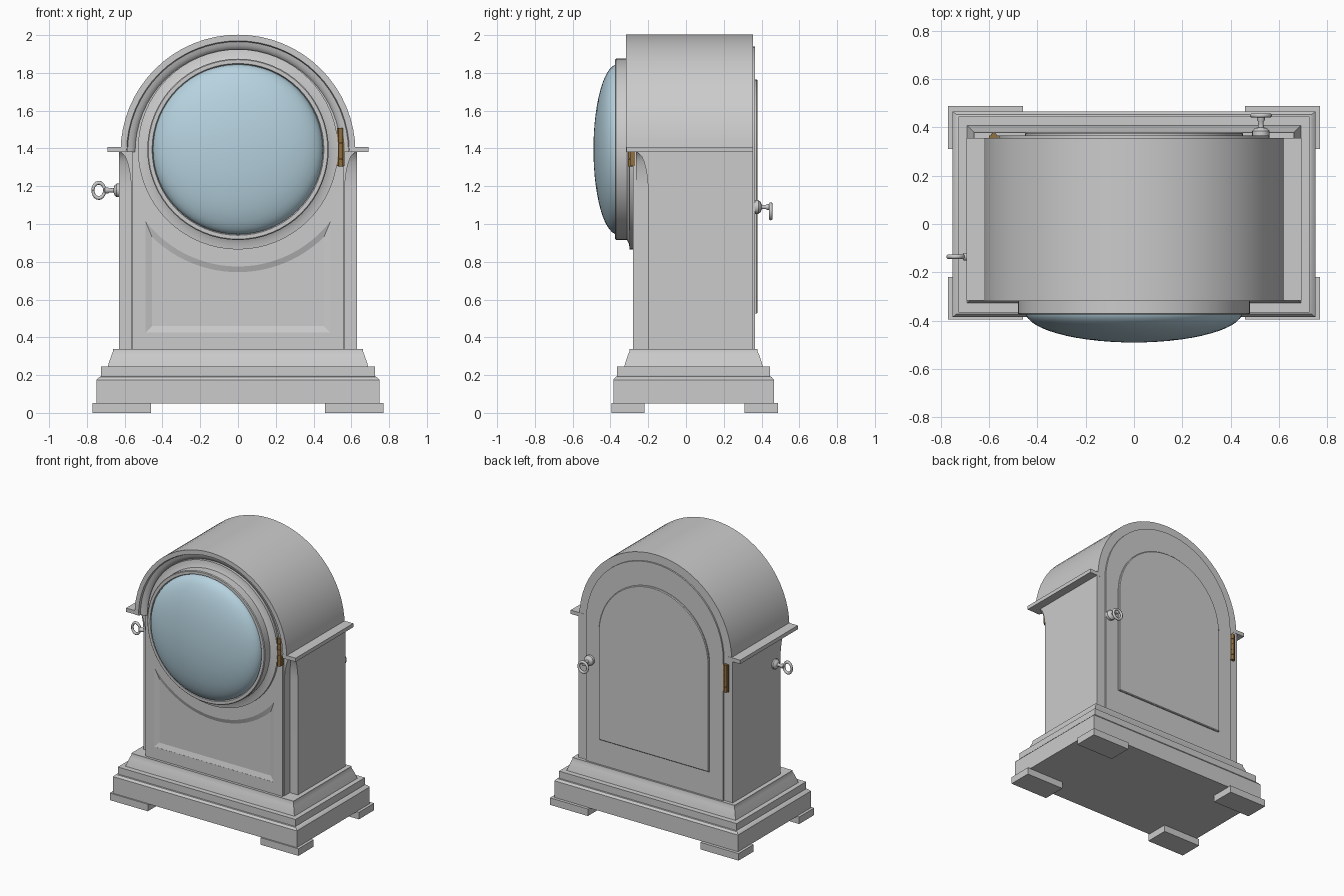
import bpy, bmesh, math
from mathutils import Matrix, Vector

if "Cube" in bpy.data.objects:
    bpy.data.objects.remove(bpy.data.objects["Cube"])


def mat(name, c):
    m = bpy.data.materials.new(name)
    m.diffuse_color = (*c, 1)
    m.use_nodes = True
    m.node_tree.nodes["Principled BSDF"].inputs["Base Color"].default_value = m.diffuse_color
    return m


GREY = mat("grey case", (0.6, 0.6, 0.6))
GLASS = mat("pale blue glass", (0.47, 0.65, 0.74))
BRASS = mat("brown brass", (0.28, 0.16, 0.055))


def finish(bm, name, m, angle=35):
    bmesh.ops.remove_doubles(bm, verts=bm.verts, dist=1e-5)
    bmesh.ops.recalc_face_normals(bm, faces=bm.faces)
    me = bpy.data.meshes.new(name)
    bm.to_mesh(me)
    bm.free()
    ob = bpy.data.objects.new(name, me)
    bpy.context.collection.objects.link(ob)
    me.materials.append(m)
    bpy.ops.object.select_all(action='DESELECT')
    ob.select_set(True)
    bpy.context.view_layer.objects.active = ob
    bpy.ops.object.shade_smooth_by_angle(angle=math.radians(angle))
    return ob


def loft(name, sections, m=GREY, angle=30):
    """Skin closed outlines of equal length and cap both ends."""
    bm = bmesh.new()
    rings = [[bm.verts.new(p) for p in s] for s in sections]
    n = len(rings[0])
    for a, b in zip(rings, rings[1:]):
        for i in range(n):
            j = (i + 1) % n
            bm.faces.new((a[i], a[j], b[j], b[i]))
    bm.faces.new(rings[0])
    bm.faces.new(rings[-1])
    return finish(bm, name, m, angle)


def rect(x0, x1, y0, y1, z):
    return [(x0, y0, z), (x1, y0, z), (x1, y1, z), (x0, y1, z)]


def box(name, x0, x1, y0, y1, z0, z1, m=GREY):
    return loft(name, [rect(x0, x1, y0, y1, z0), rect(x0, x1, y0, y1, z1)], m)


def lathe(name, prof, centre, m=GREY, turn=2 * math.pi, steps=64, rot=0):
    """Spin a (radius, y) profile around the y axis, then turn about z."""
    bm = bmesh.new()
    vs = [bm.verts.new((r, y, 0)) for r, y in prof]
    es = [bm.edges.new(p) for p in zip(vs, vs[1:])]
    bmesh.ops.spin(bm, geom=vs + es, cent=(0, 0, 0), axis=(0, -1, 0),
                   angle=turn, steps=steps)
    bm.transform(Matrix.Translation(Vector(centre)) @ Matrix.Rotation(rot, 4, 'Z'))
    return finish(bm, name, m)


# feet at the four corners
for sx in (-1, 1):
    for y0, y1 in ((-0.395, -0.22), (0.31, 0.487)):
        x0, x1 = sorted((sx * 0.46, sx * 0.77))
        box("foot", x0, x1, y0, y1, 0, 0.052)

# stepped, moulded base (half width, half depth, height)
base = [(.75, .425, .05), (.75, .425, .175), (.735, .413, .19), (.725, .405, .193),
        (.725, .405, .245), (.69, .367, .245), (.682, .36, .27), (.67, .348, .305),
        (.662, .339, .325), (.662, .339, .338)]
loft("moulded_base", [rect(-x, x, .04 - y, .04 + y, z) for x, y, z in base])

# case body with notched front corners that curve out at the top
secs = []
levels = [(.33, .065), (1.17, .065)]
levels += [(1.17 + .215 * t / 8, .065 * math.sqrt(max(1 - (t / 8) ** 2, .004)))
           for t in range(1, 9)]
for z, c in levels:
    f = -0.266
    half = [(.63 - c, f, z), (.63 - c, f + c, z), (.63, f + c, z), (.63, .355, z)]
    secs.append(half + [(-x, y, h) for x, y, h in reversed(half)])
loft("case_body", secs)

# arched roof with moulded front rim
lathe("arched_roof", [(0, .355), (.622, .355), (.622, -.318), (.59, -.318), (.585, -.302),
                      (.565, -.296), (.548, -.284), (.545, -.279), (0, -.279)],
      (0, 0, 1.38), turn=math.pi, steps=32)

# side ledges
for sx in (-1, 1):
    x0, x1 = sorted((sx * .585, sx * .692))
    box("side_ledge", x0, x1, -.316, .356, 1.38, 1.408)


# front panel with a sunken field under the dial
def field(y, hw, bottom, r, cz=1.395, n=24):
    a = math.asin(hw / r)
    arc = [(r * math.sin(t), y, cz - r * math.cos(t))
           for t in (a - 2 * a * i / n for i in range(n + 1))]
    return [(-hw, y, bottom), (hw, y, bottom)] + arc


panel = box("front_panel", -.56, .56, -.28, -.2, .335, 1.385)
cutter = loft("field_cutter", [field(-.3, .49, .425, .62), field(-.279, .49, .425, .62),
                               field(-.268, .455, .46, .65)])
mod = panel.modifiers.new("sunken field", 'BOOLEAN')
mod.operation = 'DIFFERENCE'
mod.solver = 'EXACT'
mod.object = cutter
bpy.ops.object.select_all(action='DESELECT')
panel.select_set(True)
bpy.context.view_layer.objects.active = panel
bpy.ops.object.modifier_apply(modifier=mod.name)
bpy.data.objects.remove(cutter)
bpy.ops.object.shade_flat()

# dial bezel and domed glass
DIAL = (0, 0, 1.395)
lathe("dial_bezel", [(.53, -.26), (.53, -.298), (.5, -.302), (.48, -.312), (.48, -.37),
                     (.475, -.375), (.455, -.375), (.445, -.35)], DIAL)
dome = [(.45 * math.cos(t), -.362 - .128 * math.sin(t))
        for t in (math.pi / 2 * i / 14 for i in range(15))]
lathe("dial_glass", [(0, -.355), (.45, -.355)] + dome, DIAL, GLASS)


# arched back door and raised back panel
def arch(y, hw, bottom, cz, n=32):
    return [(-hw, y, bottom), (hw, y, bottom)] + [
        (hw * math.cos(math.pi * i / n), y, cz + hw * math.sin(math.pi * i / n))
        for i in range(n + 1)]


loft("back_door", [arch(.34, .56, .338, 1.38), arch(.366, .56, .338, 1.38)])
loft("back_panel", [arch(.36, .45, .525, 1.315), arch(.374, .45, .525, 1.315),
                    arch(.379, .445, .53, 1.315)])


# brass hinges: leaf with knuckles
def hinge(name, x, y, z, leaf_y):
    y0, y1 = sorted((y, leaf_y))
    box(name + "_leaf", x - .02, x + .02, y0, y1, z - .1, z + .1, BRASS)
    for i in range(5):
        bm = bmesh.new()
        bmesh.ops.create_cone(bm, cap_ends=True, segments=12, radius1=.012,
                              radius2=.012, depth=.039)
        bm.transform(Matrix.Translation((x, y, z - .082 + .041 * i)))
        finish(bm, name + "_knuckle", BRASS)


hinge("front_hinge", .545, -.296, 1.407, -.27)
hinge("back_hinge", -.58, .366, 1.25, .35)

# turned key posts: collar and stem pointing outward
post = [(0, .01), (.036, .01), (.036, -.012), (.026, -.024), (.012, -.028),
        (.011, -.05), (.016, -.058), (.016, -.075), (0, -.08)]
lathe("side_key_post", post, (-.63, -.135, 1.178), steps=20, rot=-math.pi / 2)
lathe("back_key_post", post, (.525, .372, 1.09), steps=20, rot=math.pi)


# key rings
def ring(name, loc, sx, sz):
    bpy.ops.mesh.primitive_torus_add(major_radius=1, minor_radius=.26,
                                     major_segments=28, minor_segments=10)
    ob = bpy.context.object
    ob.name = name
    ob.data.transform(Matrix.Translation(loc) @ Matrix.Diagonal((sx, .036, sz, 1))
                      @ Matrix.Rotation(math.pi / 2, 4, 'X'))
    ob.data.materials.append(GREY)
    bpy.ops.object.shade_smooth_by_angle(angle=math.radians(40))


ring("side_key_ring", (-.737, -.135, 1.178), .031, .04)
ring("back_key_ring", (.525, .449, 1.067), .036, .038)
